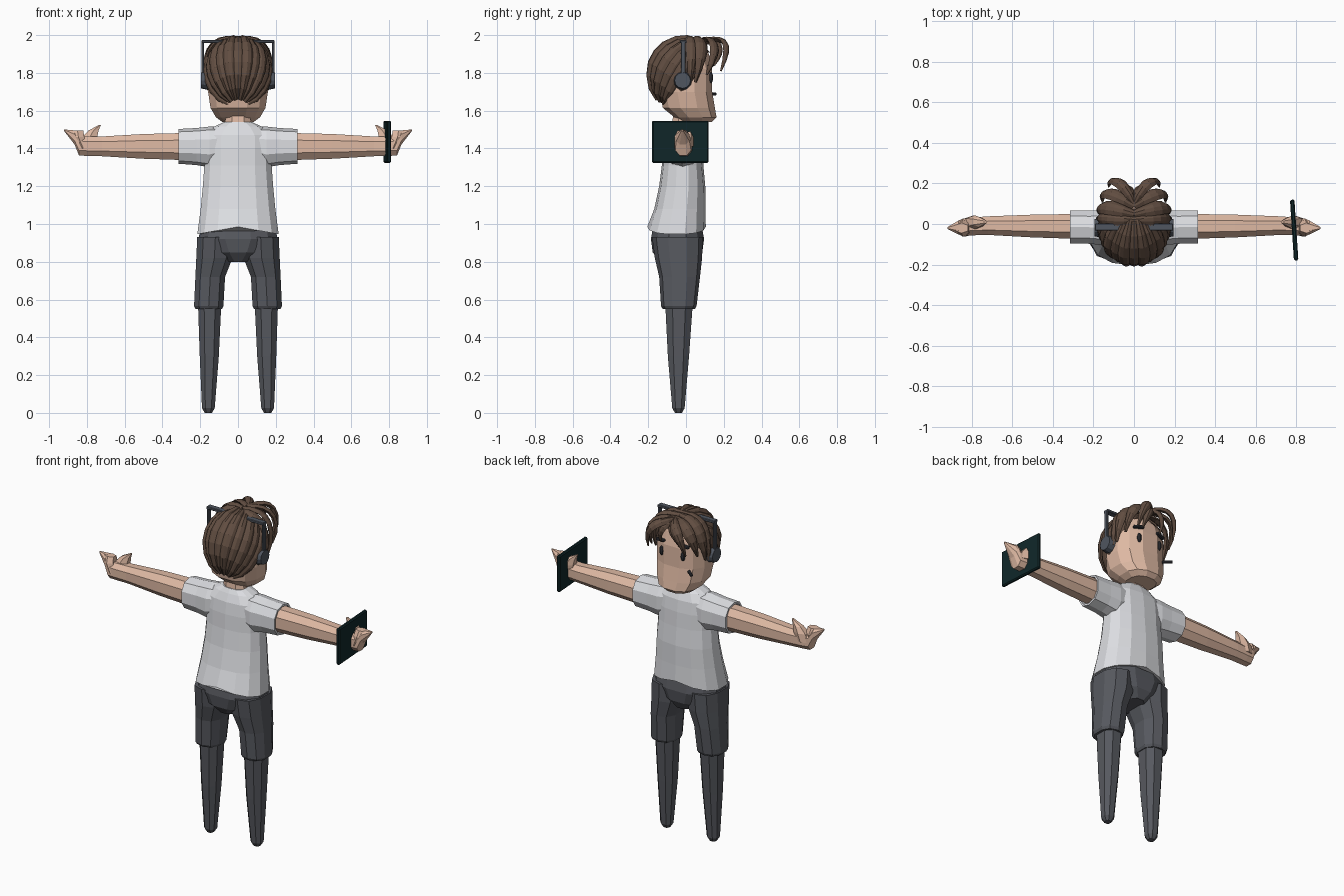
import bpy, bmesh, math
from mathutils import Vector, Matrix
from mathutils.geometry import interpolate_bezier

if "Cube" in bpy.data.objects:
    bpy.data.objects.remove(bpy.data.objects["Cube"], do_unlink=True)


def material(name, r, g, b):
    m = bpy.data.materials.new(name)
    m.use_nodes = True
    m.diffuse_color = (r, g, b, 1)
    m.node_tree.nodes["Principled BSDF"].inputs["Base Color"].default_value = (r, g, b, 1)
    return m


SKIN = material("skin", .74, .49, .37)
SHIRT = material("light grey cloth", .72, .73, .76)
PANTS = material("dark grey cloth", .095, .1, .115)
HAIR = material("brown hair", .12, .075, .053)
GREY = material("headset grey", .08, .092, .115)
FEATURE = material("charcoal", .035, .037, .045)
TEAL = material("dark teal", .005, .02, .022)


def finish(name, bm, mat):
    bmesh.ops.recalc_face_normals(bm, faces=bm.faces[:])
    me = bpy.data.meshes.new(name)
    bm.to_mesh(me)
    bm.free()
    me.materials.append(mat)
    ob = bpy.data.objects.new(name, me)
    bpy.context.collection.objects.link(ob)
    return ob


def skin_rings(bm, rings):
    """Bridge closed rings of points and cap both ends."""
    vs = [[bm.verts.new(p) for p in ring] for ring in rings]
    n = len(vs[0])
    for a, b in zip(vs, vs[1:]):
        for i in range(n):
            j = (i + 1) % n
            bm.faces.new((a[i], a[j], b[j], b[i]))
    bm.faces.new(vs[0])
    bm.faces.new(vs[-1])


def loft(name, mat, rings, axis="Z", n=10, side=1, power=.85):
    """Each ring is (position along axis, two centre values, two radii)."""
    def sp(v):
        return math.copysign(abs(v) ** power, v)
    out = []
    for t, a, b, ra, rb in rings:
        ring = []
        for i in range(n):
            ang = math.tau * (i + .5) / n
            u, v = a + ra * sp(math.cos(ang)), b + rb * sp(math.sin(ang))
            ring.append(Vector((t * side, u, v) if axis == "X" else (u * side, v, t)))
        out.append(ring)
    bm = bmesh.new()
    skin_rings(bm, out)
    return finish(name, bm, mat)


def box(name, mat, loc, size, rot=(0, 0, 0), bevel=0):
    bm = bmesh.new()
    bmesh.ops.create_cube(bm, size=1)
    bmesh.ops.scale(bm, vec=size, verts=bm.verts)
    if bevel:
        bmesh.ops.bevel(bm, geom=bm.edges[:], offset=bevel, segments=1, affect="EDGES")
    ob = finish(name, bm, mat)
    ob.location, ob.rotation_euler = loc, rot
    return ob


# Shirt body, with a hem that rises toward the middle
shirt = loft("shirt_body", SHIRT, [
    (.945, 0, -.05, .22, .155), (1.08, 0, -.033, .202, .135),
    (1.2, 0, -.02, .19, .122), (1.31, 0, -.018, .182, .11),
    (1.4, 0, -.018, .185, .105), (1.47, 0, -.018, .18, .095),
    (1.515, 0, -.018, .13, .075), (1.54, 0, -.018, .075, .06)], n=14)
for v in shirt.data.vertices:
    if v.co.z < 1:
        v.co.z += .04 * (1 - abs(v.co.x) / .22)

# Hips and seat
loft("hips", PANTS, [
    (.8, 0, -.04, .06, .1), (.85, 0, -.045, .15, .135),
    (.92, 0, -.045, .215, .145), (.975, 0, -.045, .205, .135)], n=12)

for side, tag in ((1, "left"), (-1, "right")):
    # Legs
    loft(tag + "_trouser_leg", PANTS, [
        (.55, .155, -.038, .073, .085), (.565, .155, -.038, .081, .094),
        (.72, .147, -.034, .082, .108), (.82, .125, -.04, .1, .125),
        (.93, .12, -.045, .1, .135)], side=side)
    loft(tag + "_lower_leg", PANTS, [
        (0, .157, -.04, .02, .02), (.025, .157, -.04, .036, .035),
        (.3, .152, -.04, .054, .06), (.58, .15, -.037, .066, .078)], n=8, side=side)
    # Sleeve and arm
    loft(tag + "_sleeve", SHIRT, [
        (.08, -.018, 1.42, .08, .095), (.15, -.018, 1.408, .09, .108),
        (.22, -.016, 1.41, .085, .098), (.315, -.015, 1.411, .085, .092),
        (.315, -.015, 1.411, .074, .08), (.29, -.015, 1.411, .07, .075)],
        axis="X", side=side)
    loft(tag + "_arm", SKIN, [
        (.27, -.012, 1.41, .066, .077), (.5, -.01, 1.411, .06, .07),
        (.72, -.008, 1.411, .049, .056), (.8, -.012, 1.412, .047, .055),
        (.842, -.015, 1.415, .045, .056), (.865, -.017, 1.458, .037, .04),
        (.92, -.02, 1.496, .005, .005)], axis="X", n=8, side=side)
    # Thumb and curled fingers
    loft(tag + "_thumb", SKIN, [
        (1.41, .8, .005, .05, .035), (1.46, .785, .008, .045, .035),
        (1.495, .765, .01, .03, .025), (1.525, .73, .01, .005, .008)], n=6, side=side)
    loft(tag + "_fingers", SKIN, [
        (1.4, .82, -.02, .03, .04), (1.46, .845, -.02, .035, .042),
        (1.495, .85, -.02, .035, .025)], n=6, side=side)

# Neck and head
loft("neck", SKIN, [(1.46, 0, -.015, .085, .07), (1.53, 0, -.015, .075, .062),
                    (1.6, 0, -.01, .065, .06)], n=8)
loft("head", SKIN, [
    (1.54, 0, .055, .085, .085), (1.565, 0, .05, .12, .115),
    (1.615, 0, .015, .15, .142), (1.7, 0, 0, .163, .143),
    (1.82, 0, 0, .163, .142), (1.9, 0, 0, .14, .125),
    (1.955, 0, 0, .08, .08)], n=12)

# Face
for s, tag in ((1, "left"), (-1, "right")):
    bm = bmesh.new()
    bmesh.ops.create_uvsphere(bm, u_segments=8, v_segments=6, radius=1)
    bmesh.ops.scale(bm, vec=(.014, .012, .029), verts=bm.verts)
    finish(tag + "_eye", bm, FEATURE).location = (s * .072, .132, 1.775)
    box(tag + "_eyebrow", FEATURE, (s * .078, .133, 1.84), (.065, .022, .016),
        (0, s * .15, -s * .3), .004)
box("mouth_piece", FEATURE, (-.125, .138, 1.688), (.06, .016, .016), (0, 0, -.7), .004)

# Hair: a scalp cap covered with tapered locks
CENTRE = Vector((0, -.015, 1.8))
bm = bmesh.new()
bmesh.ops.create_uvsphere(bm, u_segments=16, v_segments=10, radius=1)
bmesh.ops.scale(bm, vec=(.165, .178, .182), verts=bm.verts)
bmesh.ops.translate(bm, vec=CENTRE, verts=bm.verts)
face_side = [f for f in bm.faces if
             (f.calc_center_median().y > .03 and f.calc_center_median().z < 1.89)
             or f.calc_center_median().z < 1.65]
bmesh.ops.delete(bm, geom=face_side, context="FACES")
finish("hair_cap", bm, HAIR)


def lock(bm, pts, widths, height):
    rings = []
    for i, p in enumerate(pts):
        along = (pts[min(i + 1, len(pts) - 1)] - pts[max(i - 1, 0)]).normalized()
        up = p - CENTRE
        up = (up - along * up.dot(along)).normalized()
        across = along.cross(up)
        h = height * min(1, widths[i] / .018)
        rings.append([p + across * widths[i] * a + up * h * b for a, b in
                      ((1, -.3), (.5, .7), (0, 1), (-.5, .7), (-1, -.3), (0, -1))])
    skin_rings(bm, rings)


# Back and side locks run from the front parting round to the nape
AXIS = Vector((0, .55, .835))
BACK = Vector((0, -.835, .55))
bm = bmesh.new()
for k in range(-6, 7):
    phi = math.radians(k * 17)
    pts, widths = [], []
    for i in range(9):
        th = math.radians(8 + 157 * i / 8)
        d = AXIS * math.cos(th) + math.sin(th) * (
            BACK * math.cos(phi) + Vector((math.sin(phi), 0, 0)))
        rz = .183 if d.z > 0 else .205
        r = 1.02 if k % 2 else .99
        pts.append(CENTRE + Vector((d.x * .165, d.y * .18, d.z * rz)) * r)
        widths.append(.004 + .033 * math.sin(th))
    lock(bm, pts, widths, .017)
finish("back_hair_locks", bm, HAIR)

# Fringe: curls parted in the middle, described by curve control points
FRINGE = [
    ((0, .1, 1.975), (.05, .22, 1.99), (.12, .24, 1.96), (.125, .185, 1.81), .03),
    ((0, .09, 1.975), (.1, .16, 1.99), (.17, .18, 1.93), (.155, .11, 1.79), .035),
    ((0, .05, 1.98), (.13, .09, 2.0), (.19, .1, 1.92), (.168, .05, 1.75), .038),
    ((0, .02, 1.98), (.12, .03, 2.0), (.19, .04, 1.92), (.17, .02, 1.74), .036),
    ((0, .11, 1.96), (.02, .19, 1.98), (.06, .2, 1.92), (.06, .15, 1.84), .026),
]
bm = bmesh.new()
for s in (1, -1):
    for *ctrl, w in FRINGE:
        a, b, c, d = [Vector((x * s, y, z)) for x, y, z in ctrl]
        pts = interpolate_bezier(a, b, c, d, 8)
        widths = [w * (.15 + .85 * math.sin(math.pi * (.15 + .83 * i / 7))) for i in range(8)]
        lock(bm, pts, widths, .014)
finish("fringe", bm, HAIR)

# Headset
box("headband", GREY, (0, -.015, 1.965), (.385, .035, .016), bevel=.003)
for s, tag in ((1, "left"), (-1, "right")):
    box(tag + "_headband_arm", GREY, (s * .186, -.015, 1.865), (.013, .025, .2), bevel=.003)
    bm = bmesh.new()
    bmesh.ops.create_cone(bm, cap_ends=True, segments=12, radius1=.05, radius2=.042,
                          depth=.035, matrix=Matrix.Rotation(s * math.pi / 2, 4, "Y"))
    finish(tag + "_ear_cup", bm, GREY).location = (s * .178, -.018, 1.76)

# Tablet held in the left hand
box("tablet", TEAL, (.79, -.03, 1.435), (.022, .3, .222), (0, 0, .065), .006)
